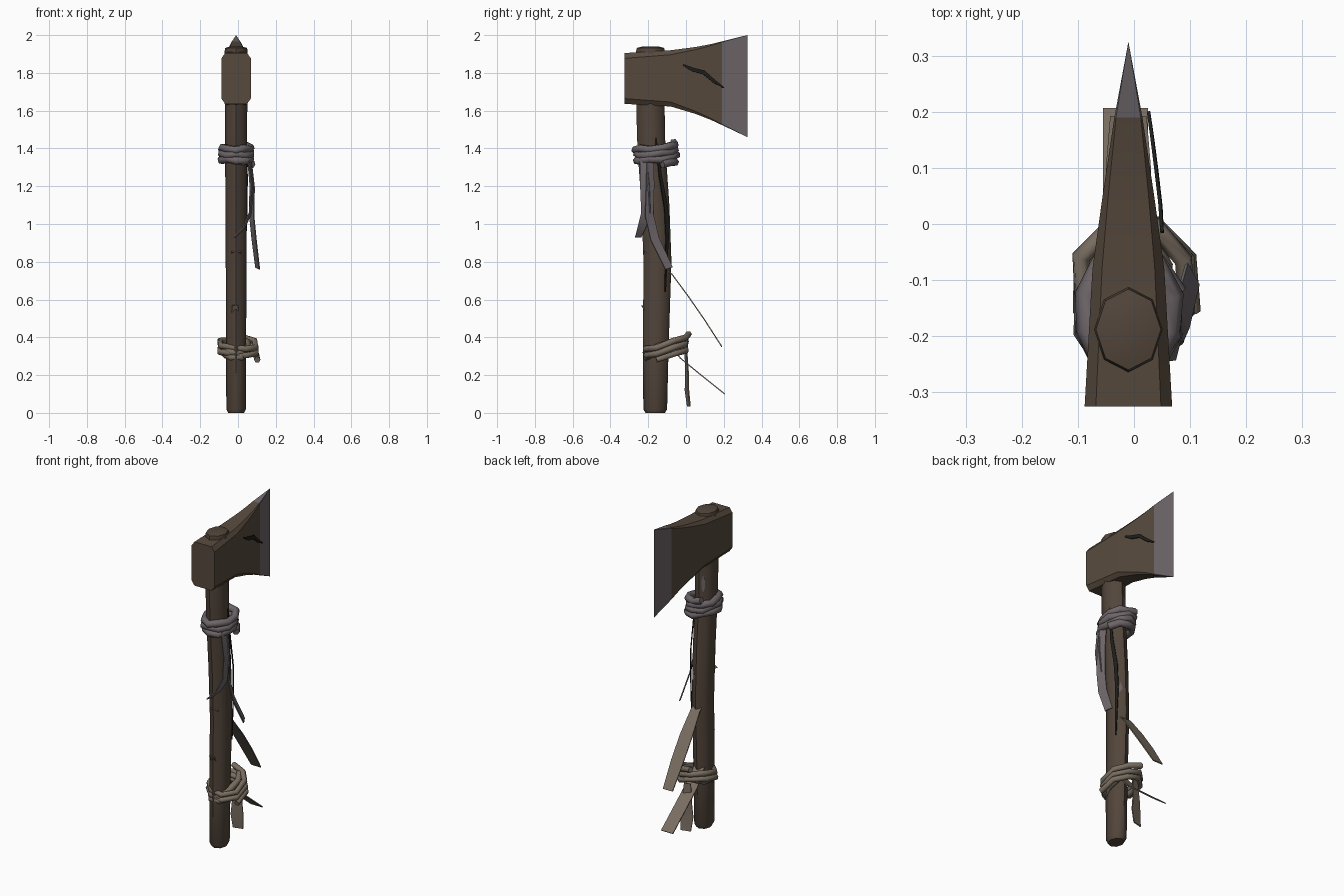
import bpy, bmesh, math
from mathutils import Vector

if "Cube" in bpy.data.objects:
    bpy.data.objects.remove(bpy.data.objects["Cube"])


def material(name, rgb):
    m = bpy.data.materials.new(name)
    m.use_nodes = True
    m.diffuse_color = (*rgb, 1)
    m.node_tree.nodes["Principled BSDF"].inputs["Base Color"].default_value = (*rgb, 1)
    return m


HEAD = material("head brown", (0.095, 0.068, 0.047))
WOOD = material("handle wood", (0.085, 0.06, 0.043))
GREY = material("mauve grey", (0.155, 0.132, 0.14))
TAN = material("tan leather", (0.19, 0.153, 0.118))
DARK = material("crack black", (0.012, 0.012, 0.011))
CX = -0.01  # centre line of handle and head


def loft(name, rings, mats, angle=35, rule=None):
    """Skin a list of equal-sized point rings and close both ends."""
    bm = bmesh.new()
    rows = [[bm.verts.new(p) for p in r] for r in rings]
    n = len(rows[0])
    for a, b in zip(rows, rows[1:]):
        for i in range(n):
            j = (i + 1) % n
            bm.faces.new((a[i], a[j], b[j], b[i]))
    bm.faces.new(rows[0])
    bm.faces.new(rows[-1])
    bmesh.ops.remove_doubles(bm, verts=bm.verts, dist=0.0005)
    bmesh.ops.recalc_face_normals(bm, faces=bm.faces)
    if rule:
        for f in bm.faces:
            f.material_index = rule(f.calc_center_median())
    me = bpy.data.meshes.new(name)
    bm.to_mesh(me)
    bm.free()
    for m in mats:
        me.materials.append(m)
    me.shade_smooth()
    me.set_sharp_from_angle(angle=math.radians(angle))
    ob = bpy.data.objects.new(name, me)
    bpy.context.collection.objects.link(ob)
    return ob


def ribbon(name, mat, path, across, widths, thick=0.006):
    """Flat strap along a path, spread in the 'across' direction."""
    pts = [Vector(p) for p in path]
    across = Vector(across).normalized()
    rings = []
    for i, p in enumerate(pts):
        along = pts[min(i + 1, len(pts) - 1)] - pts[max(i - 1, 0)]
        n = along.cross(across).normalized() * thick / 2
        w = across * widths[i] / 2
        rings.append([p - w - n, p + w - n, p + w + n, p - w + n])
    return loft(name, rings, [mat])


def coil(name, mat, centre, rx, ry, height, turns, start, tilt, radius, sides=10):
    """Rope wound around the handle, with loose flared ends."""
    cu = bpy.data.curves.new(name, "CURVE")
    cu.dimensions = "3D"
    cu.bevel_depth = radius
    cu.bevel_resolution = 1
    cu.use_fill_caps = True
    n = int(turns * sides)
    sp = cu.splines.new("POLY")
    sp.points.add(n)
    for i, p in enumerate(sp.points):
        a = start + math.tau * i / sides
        flare = 1.13 if i in (0, n) else 1 + 0.05 * math.sin(i * 1.7)
        x, y = rx * flare * math.cos(a), ry * flare * math.sin(a)
        z = height * (i / n - 0.5) + tilt[0] * x + tilt[1] * y + 0.006 * math.sin(i * 2.3)
        p.co = (centre[0] + x, centre[1] + y, centre[2] + z, 1)
    cu.materials.append(mat)
    ob = bpy.data.objects.new(name, cu)
    bpy.context.collection.objects.link(ob)
    return ob


# Handle: gently bent eight-sided shaft (z, centre y, half x, half y)
shaft = [(0, -0.163, 0.042, 0.052), (0.02, -0.163, 0.052, 0.063),
         (0.35, -0.16, 0.053, 0.068), (0.8, -0.151, 0.055, 0.074),
         (1.1, -0.162, 0.057, 0.074), (1.4, -0.183, 0.058, 0.074),
         (1.6, -0.188, 0.059, 0.075), (1.915, -0.188, 0.061, 0.076),
         (1.932, -0.188, 0.058, 0.072), (1.94, -0.188, 0.03, 0.04)]
loft("handle", [[(CX + hx * math.cos(k * math.tau / 8), cy + hy * math.sin(k * math.tau / 8), z)
                 for k in range(8)] for z, cy, hx, hy in shaft], [WOOD], 50)


# Head: chamfered block tapering to the cutting edge
def head_ring(y, lo, hi, w, c):
    cx = min(c, w)
    cz = c * 1.4
    half = [(w - cx, lo), (w, lo + cz), (w, hi - cz), (w - cx, hi)]
    return ([(CX + x, y, z) for x, z in half]
            + [(CX - x, y, z) for x, z in reversed(half)])


head = [(-0.325, 1.636, 1.905, 0.078, 0.02), (-0.08, 1.622, 1.92, 0.064, 0.017),
        (0.05, 1.583, 1.937, 0.046, 0.01), (0.13, 1.552, 1.952, 0.034, 0.006),
        (0.19, 1.524, 1.967, 0.025, 0.003), (0.325, 1.46, 2.0, 0, 0)]
loft("axe_head", [head_ring(*s) for s in head], [HEAD, GREY], 25,
     lambda c: 1 if c.y > 0.19 else 0)

# Cracks and chips
ribbon("head_crack", DARK,
       [(0.05, -0.015, 1.843), (0.047, 0.035, 1.818), (0.04, 0.095, 1.802),
        (0.033, 0.15, 1.755), (0.026, 0.2, 1.722)],
       (-0.1, 0.35, 1), [0.008, 0.02, 0.022, 0.018, 0.006])
ribbon("handle_crack", DARK,
       [(0.04, -0.16, 1.46), (0.045, -0.135, 1.25), (0.042, -0.105, 1.08),
        (0.038, -0.1, 0.93), (0.037, -0.11, 0.64)],
       (-0.6, 1, 0), [0.006, 0.018, 0.022, 0.018, 0.006])
for name, x, y, z in (("upper_chip", -0.03, -0.124, 1.5), ("lower_chip", 0.014, -0.098, 0.92)):
    ribbon(name, GREY, [(x, y, z - 0.05), (x, y, z - 0.02), (x, y, z + 0.02), (x, y, z + 0.05)],
           (1, 0.5 if x < CX else -0.5, 0), [0.004, 0.02, 0.02, 0.004])

# Rope bindings
coil("upper_binding", GREY, (CX, -0.16, 1.37), 0.078, 0.103, 0.095, 3.3, 0.3,
     (-0.1, 0.05), 0.022)
coil("lower_binding", TAN, (0, -0.106, 0.345), 0.098, 0.115, 0.08, 2.4, -0.4,
     (-0.12, 0.24), 0.017, 8)
coil("lower_binding_inner", TAN, (CX, -0.115, 0.335), 0.066, 0.1, 0.05, 2, 1.2,
     (0.05, 0.3), 0.019, 8)

# Grey straps hanging beside the handle
ribbon("short_grey_strap", GREY,
       [(0.06, -0.225, 1.35), (0.078, -0.218, 1.2), (0.066, -0.212, 1.06),
        (0.03, -0.235, 0.98), (-0.02, -0.253, 0.93)],
       (0.25, 1, 0), [0.04, 0.05, 0.05, 0.045, 0.035])
ribbon("long_grey_strap", GREY,
       [(0.06, -0.19, 1.35), (0.075, -0.19, 1.2), (0.072, -0.195, 1.05),
        (0.085, -0.165, 0.92), (0.104, -0.09, 0.765)],
       (-0.55, 1, 0.3), [0.04, 0.05, 0.05, 0.05, 0.045])

# Tan straps threaded through the handle and trailing behind it
ribbon("long_tan_strap", TAN,
       [(CX, -0.222, 0.855), (CX, -0.075, 0.735), (CX, 0.01, 0.62),
        (CX, 0.1, 0.49), (CX, 0.19, 0.35)],
       (1, 0, 0), [0.05, 0.06, 0.08, 0.08, 0.065])
ribbon("middle_tan_strap", TAN,
       [(-0.015, -0.235, 0.57), (-0.015, -0.15, 0.43), (-0.015, -0.03, 0.29),
        (-0.015, 0.08, 0.2), (-0.015, 0.205, 0.1)],
       (1, 0, 0), [0.03, 0.06, 0.08, 0.08, 0.08])
ribbon("low_tan_strap", TAN,
       [(CX, 0.0, 0.32), (CX, 0.006, 0.2), (CX, 0.005, 0.12), (CX, 0.015, 0.035)],
       (1, 0.25, 0), [0.04, 0.06, 0.075, 0.06])
